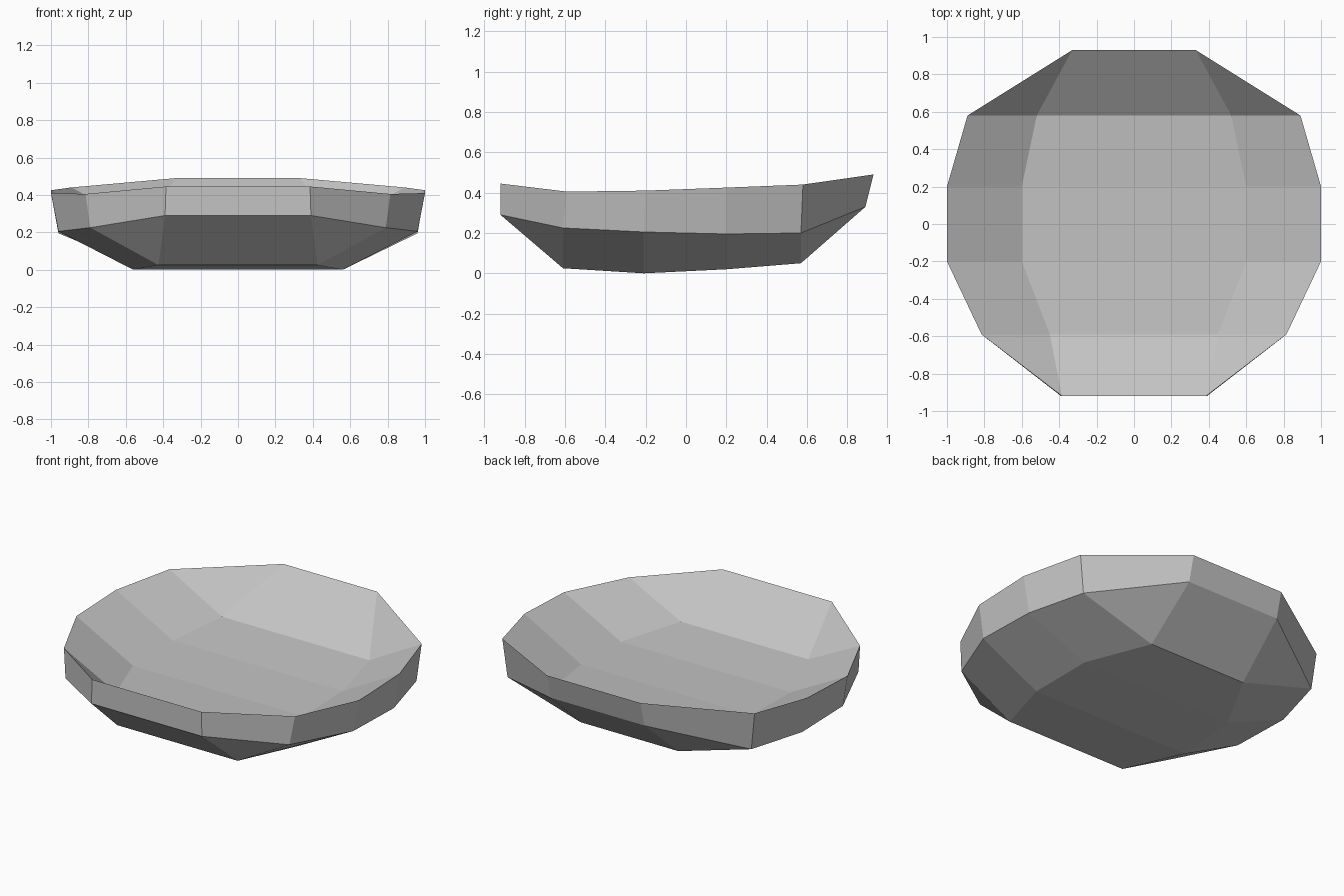
import bpy
import bmesh

default = bpy.data.objects.get("Cube")
if default:
    bpy.data.objects.remove(default, do_unlink=True)


def make_material(name, colour):
    material = bpy.data.materials.new(name)
    material.use_nodes = True
    material.diffuse_color = colour
    for node in material.node_tree.nodes:
        if node.type == 'BSDF_PRINCIPLED':
            node.inputs["Base Color"].default_value = colour
    return material


# Half cross-sections from front to back: y, then (x, z) of the edge and of the floor
INSIDE = [
    (-0.92, (0.385, 0.445)),
    (-0.59, (0.815, 0.405), (0.45, 0.22)),
    (-0.20, (1.0, 0.41), (0.6, 0.2)),
    (0.20, (1.0, 0.425), (0.6, 0.208)),
    (0.58, (0.89, 0.44), (0.52, 0.237)),
    (0.93, (0.33, 0.49)),
]
OUTSIDE = [
    (-0.92, (0.39, 0.29)),
    (-0.61, (0.79, 0.225), (0.425, 0.025)),
    (-0.21, (0.96, 0.205), (0.56, 0.0)),
    (0.20, (0.96, 0.195), (0.54, 0.02)),
    (0.57, (0.86, 0.2), (0.345, 0.05)),
    (0.89, (0.33, 0.33)),
]


def add_skin(bm, sections):
    """Faceted bowl surface; returns its boundary loop of vertices."""
    rows = []
    for y, *half in sections:
        left = [bm.verts.new((-x, y, z)) for x, z in half]
        right = [bm.verts.new((x, y, z)) for x, z in reversed(half)]
        rows.append(left + right)
    for a, b in zip(rows, rows[1:]):
        if len(a) == len(b):
            for i in range(len(a) - 1):
                bm.faces.new((a[i], a[i + 1], b[i + 1], b[i]))
        else:
            # A two-point end row meets a four-point row: triangle, quad, triangle
            end, wide = sorted((a, b), key=len)
            bm.faces.new((end[0], wide[1], wide[0]))
            bm.faces.new((end[0], end[1], wide[2], wide[1]))
            bm.faces.new((end[1], wide[3], wide[2]))
    return [row[0] for row in rows] + [row[-1] for row in reversed(rows)]


# Thick shell: inner skin, outer skin and the band joining their edges
bm = bmesh.new()
top_edge = add_skin(bm, INSIDE)
low_edge = add_skin(bm, OUTSIDE)
for i in range(len(top_edge)):
    j = (i + 1) % len(top_edge)
    bm.faces.new((top_edge[i], top_edge[j], low_edge[j], low_edge[i]))
bmesh.ops.recalc_face_normals(bm, faces=bm.faces)

mesh = bpy.data.meshes.new("shallow_bowl")
bm.to_mesh(mesh)
bm.free()
mesh.materials.append(make_material("light_grey", (0.55, 0.55, 0.55, 1.0)))
bowl = bpy.data.objects.new("shallow_bowl", mesh)
bpy.context.collection.objects.link(bowl)
